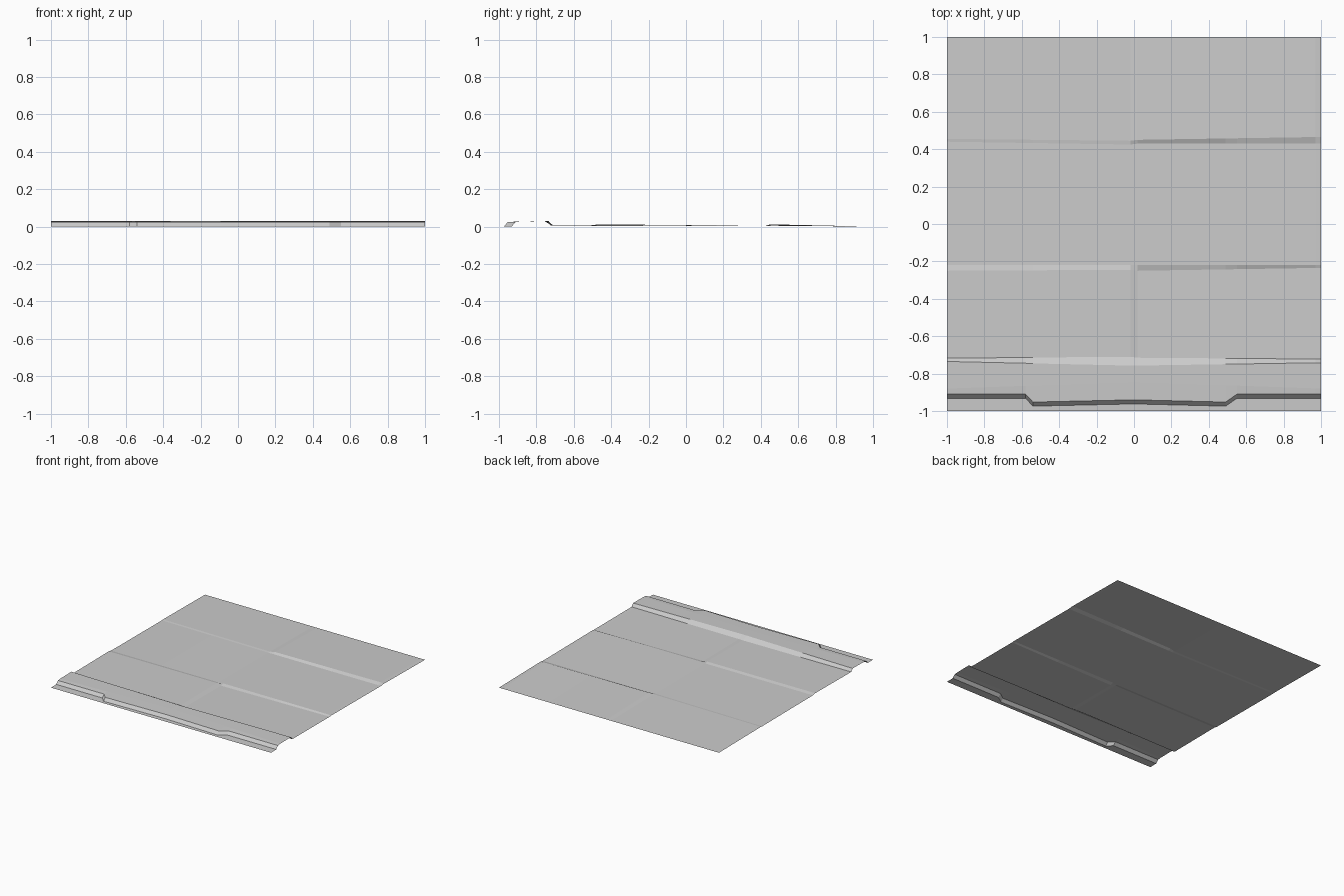
import bpy
import bmesh

if "Cube" in bpy.data.objects:
    bpy.data.objects.remove(bpy.data.objects["Cube"], do_unlink=True)


def flat_material(name, value):
    mat = bpy.data.materials.new(name)
    mat.use_nodes = True
    color = (value, value, value, 1)
    mat.diffuse_color = color
    mat.node_tree.nodes["Principled BSDF"].inputs["Base Color"].default_value = color
    return mat


def sample(points, x):
    """Linear interpolation through (x, value) points."""
    for (x0, a), (x1, b) in zip(points, points[1:]):
        if x <= x1:
            return a + (b - a) * (x - x0) / (x1 - x0)
    return points[-1][1]


# Columns across the slab: kerb corners, central seam and right-hand border
columns = [-1, -0.58, -0.54, -0.02, 0.02, 0.49, 0.55, 0.97, 1]
seam = [-1, -0.02, 0.02, 0.97, 1]


def panel(y_values, z_values):
    """A crease line whose shape changes at the central seam."""
    return list(zip(seam, y_values)), list(zip(seam, z_values))


def level(y, z):
    return [(-1, y), (1, y)], [(-1, z), (1, z)]


def kerb(shift, z):
    """Step line with the long middle part pushed forward."""
    outline = [(-1, -0.91), (-0.58, -0.91), (-0.54, -0.952), (0, -0.94),
               (0.49, -0.952), (0.55, -0.91), (1, -0.91)]
    return [(x, y + shift) for x, y in outline], [(-1, z), (1, z)]


# Crease lines from the front edge to the back edge
rows = [
    level(-1, 0),
    kerb(-0.022, 0.001),
    kerb(0, 0.025),
    ([(-1, -0.88), (0, -0.845), (1, -0.88)], [(-1, 0.028), (1, 0.028)]),
    panel((-0.735, -0.757, -0.757, -0.742, -0.742), (0.03,) * 5),
    panel((-0.717, -0.71, -0.715, -0.722, -0.722), (0.008, 0.008, 0.006, 0.006, 0.006)),
    panel((-0.25, -0.245, -0.25, -0.235, -0.235), (0.012, 0.012, 0.003, 0.003, 0.005)),
    panel((-0.22, -0.22, -0.22, -0.22, -0.22), (0.006, 0.006, 0.01, 0.01, 0.007)),
    panel((0.44, 0.425, 0.43, 0.43, 0.43), (0.003, 0.004, 0.002, 0.002, 0.003)),
    panel((0.455, 0.445, 0.45, 0.465, 0.465), (0.005, 0.006, 0.012, 0.012, 0.007)),
    level(1, 0),
]

# Paved slab as a thin open sheet
bm = bmesh.new()
grid = [[bm.verts.new((x, sample(ys, x), sample(zs, x))) for x in columns]
        for ys, zs in rows]
for front, back in zip(grid, grid[1:]):
    for i in range(len(columns) - 1):
        bm.faces.new((front[i], front[i + 1], back[i + 1], back[i]))
mesh = bpy.data.meshes.new("paved_ground")
bm.to_mesh(mesh)
bm.free()
mesh.materials.append(flat_material("concrete grey", 0.6))
ground = bpy.data.objects.new("paved_ground", mesh)
bpy.context.collection.objects.link(ground)
